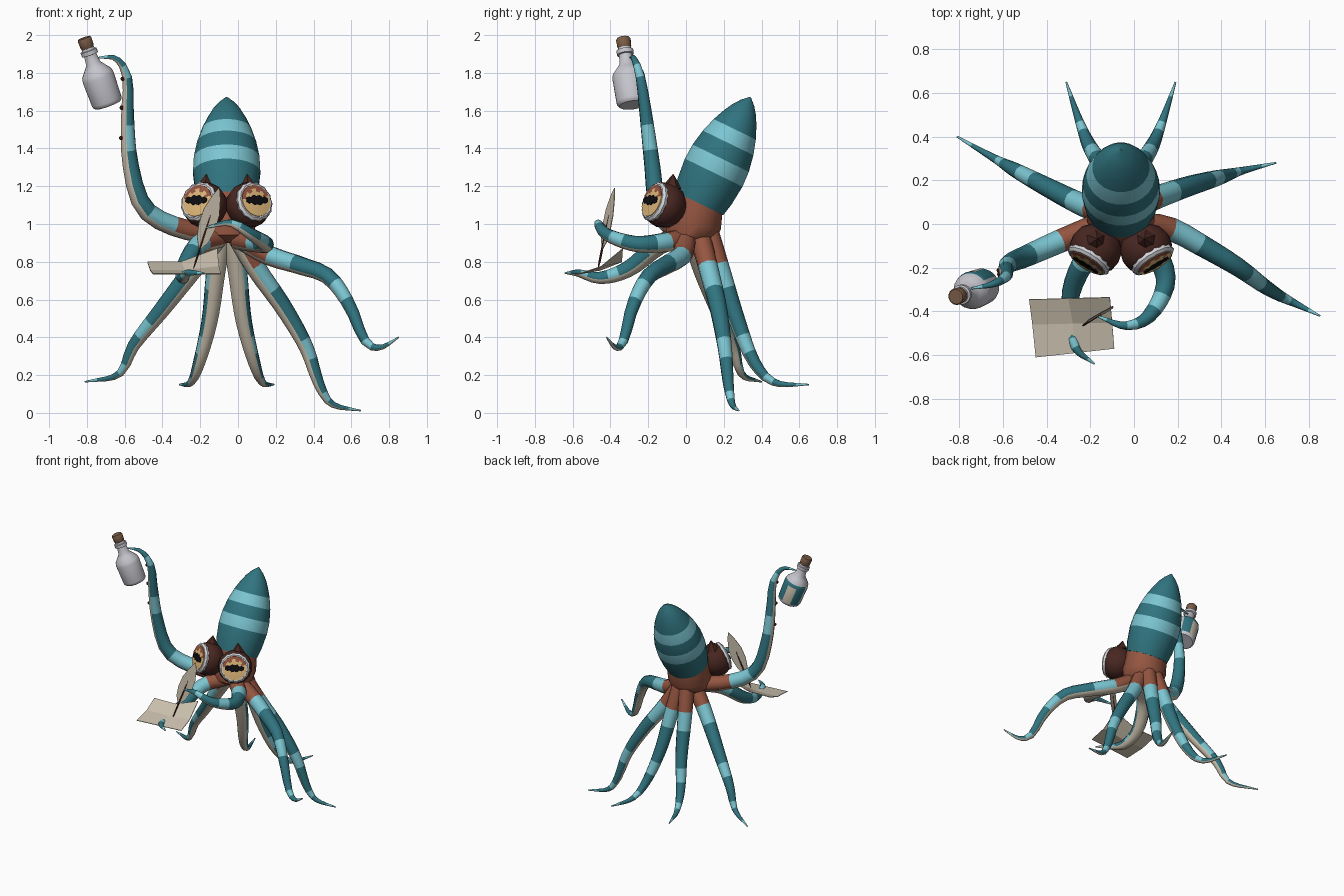
import bpy, bmesh, math
from mathutils import Vector as V

if "Cube" in bpy.data.objects:
    bpy.data.objects.remove(bpy.data.objects["Cube"])

NAMES, MATS = [], []


def paint(name, r, g, b):
    m = bpy.data.materials.new(name)
    m.diffuse_color = (r, g, b, 1)
    m.use_nodes = True
    m.node_tree.nodes["Principled BSDF"].inputs["Base Color"].default_value = m.diffuse_color
    NAMES.append(name)
    MATS.append(m)


paint("dark_teal", .030, .175, .215)
paint("light_teal", .20, .56, .64)
paint("sienna", .30, .092, .052)
paint("dark_brown", .065, .020, .015)
paint("cream", .62, .55, .44)
paint("glass_grey", .56, .56, .61)
paint("cork_brown", .19, .105, .06)
paint("iris_tan", .73, .47, .19)
paint("pupil_black", .004, .004, .005)
paint("eye_white", .66, .67, .70)
CX = -0.06  # symmetry line of the body


def finish(name, bm, smooth=40):
    """Turn a bmesh into an object that carries the palette."""
    bmesh.ops.recalc_face_normals(bm, faces=bm.faces[:])
    me = bpy.data.meshes.new(name)
    bm.to_mesh(me)
    bm.free()
    for m in MATS:
        me.materials.append(m)
    ob = bpy.data.objects.new(name, me)
    bpy.context.collection.objects.link(ob)
    if smooth:
        bpy.ops.object.select_all(action='DESELECT')
        ob.select_set(True)
        bpy.context.view_layer.objects.active = ob
        bpy.ops.object.shade_smooth_by_angle(angle=math.radians(smooth))
    return ob


def loft(name, rings, sides, colour, smooth=40, wave=0):
    """Skin rings (centre, u, v); colour(ring, side) names each face's material."""
    bm = bmesh.new()
    rows = []
    for c, u, v in rings:
        row = []
        for k in range(sides):
            a = math.tau * (k + 0.5) / sides
            f = 1 + wave * (k % 2)
            row.append(bm.verts.new(c + (u * math.cos(a) + v * math.sin(a)) * f))
        rows.append(row)
    for i in range(len(rows) - 1):
        for k in range(sides):
            j = (k + 1) % sides
            f = bm.faces.new((rows[i][k], rows[i][j], rows[i + 1][j], rows[i + 1][k]))
            f.material_index = NAMES.index(colour(i, k))
    for i, row in ((0, rows[0]), (len(rows) - 2, rows[-1])):
        bm.faces.new(row).material_index = NAMES.index(colour(i, 0))
    return finish(name, bm, smooth)


def lathe(name, origin, axis, up, profile, sides, colour, sx=1, **kw):
    """Turn (distance, radius) pairs round an axis."""
    axis = axis.normalized()
    u = up.cross(axis).normalized()
    v = axis.cross(u)
    return loft(name, [(origin + axis * s, u * r * sx, v * r) for s, r in profile],
                sides, colour, **kw)


def plate(name, grid, colour):
    """Thin sheet from a grid of points."""
    bm = bmesh.new()
    vs = [[bm.verts.new(p) for p in row] for row in grid]
    for a, b in zip(vs, vs[1:]):
        for k in range(len(a) - 1):
            bm.faces.new((a[k], a[k + 1], b[k + 1], b[k])).material_index = NAMES.index(colour)
    ob = finish(name, bm, 0)
    mod = ob.modifiers.new("thickness", 'SOLIDIFY')
    mod.thickness, mod.offset = 0.004, 0
    return ob


def spline(pts, t):
    """Smooth curve through the points, t from 0 to 1."""
    x = min(t * (len(pts) - 1), len(pts) - 1.0001)
    i = int(x)
    f = x - i
    p1, p2 = pts[i], pts[i + 1]
    p0 = pts[i - 1] if i else p1 * 2 - p2
    p3 = pts[i + 2] if i + 2 < len(pts) else p2 * 2 - p1
    return 0.5 * (p1 * 2 + (p2 - p0) * f + (p0 * 2 - p1 * 5 + p2 * 4 - p3) * f * f
                  + (p1 * 3 - p0 - p2 * 3 + p3) * f ** 3)


# mantle, tilted backwards with two pale stripes
lathe("mantle", V((CX, .068, 1.11)), V((0, .437, .90)), V((0, -1, 0)),
      [(0, .145), (.07, .160), (.18, .171), (.265, .167), (.355, .150),
       (.435, .125), (.50, .097), (.55, .070), (.59, .040), (.624, .004)], 24,
      lambda i, k: "light_teal" if i in (2, 4) else "dark_teal", sx=1.05)

# head tapering from the mantle down to the arm roots
head = [(.035, .90, .085, 0), (.03, .935, .135, .05), (.04, 1.0, .15, .2), (.066, 1.112, .143, .45)]
loft("head", [(V((CX, y, z)), V((r * 1.05, 0, 0)), V((0, r * math.cos(a), -r * math.sin(a))))
              for y, z, r, a in head], 16, lambda i, k: "sienna")

BANDS = [(.15, "sienna"), (.26, "light_teal"), (.47, "dark_teal"), (.55, "light_teal"),
         (.72, "dark_teal"), (.79, "light_teal"), (.93, "dark_teal"), (1, "light_teal")]


def arm(name, *pts):
    """Tapered banded arm with a pale underside."""
    pts = [V(p) for p in pts]
    ts, cols, t0 = [0], [], 0
    for t1, col in BANDS:
        n = max(1, round((t1 - t0) / 0.05))
        ts += [t0 + (t1 - t0) * (q + 1) / n for q in range(n)]
        cols += [col] * n
        t0 = t1
    out = pts[2] - V((CX, .04, 0))
    out.z = 0
    out.normalize()
    rings, under = [], None
    for t in ts:
        d = (spline(pts, min(t + .01, 1)) - spline(pts, max(t - .01, 0))).normalized()
        if under is None:
            under = out * d.z - V((0, 0, 1)) * d.dot(out)
        under = (under - d * under.dot(d)).normalized()
        r = 0.052 * (1 - t ** 1.6) + 0.004
        rings.append((spline(pts, t), under * r, d.cross(under) * r))
    loft(name, rings, 10, lambda i, k: "cream" if k in (8, 9, 0) else cols[i])
    return rings


# arms, each path running from the head to the tip
raised = arm("bottle_arm", (-.10, .02, .94), (-.33, -.075, .985), (-.50, -.15, 1.09), (-.57, -.18, 1.32),
             (-.585, -.21, 1.56), (-.585, -.24, 1.77), (-.645, -.275, 1.875), (-.745, -.295, 1.88))
arm("left_arm", (-.10, .04, .94), (-.23, .085, .77), (-.40, .17, .55),
    (-.55, .25, .36), (-.63, .295, .205), (-.81, .40, .165))
back = [(-.09, .12, .95), (-.12, .19, .73), (-.15, .27, .49), (-.205, .36, .27),
        (-.25, .47, .16), (-.31, .65, .15)]
arm("back_left_arm", *back)
arm("back_right_arm", *[(2 * CX - x, y, z) for x, y, z in back])
arm("right_arm", (-.01, .07, .95), (.10, .12, .76), (.24, .17, .56),
    (.36, .205, .35), (.43, .225, .15), (.50, .245, .045), (.65, .28, .012))
arm("front_right_arm", (0, 0, .93), (.16, -.02, .835), (.33, -.11, .78), (.48, -.20, .72),
    (.59, -.28, .57), (.67, -.33, .385), (.75, -.37, .345), (.85, -.42, .40))
arm("writing_arm", (0, -.02, .92), (.10, -.13, .90), (.145, -.27, .895), (.07, -.42, .945),
    (-.04, -.465, 1.005), (-.17, -.42, .98))
arm("paper_arm", (-.10, -.02, .93), (-.21, -.14, .89), (-.285, -.30, .765), (-.29, -.45, .715),
    (-.265, -.57, .74), (-.18, -.64, .74))

# suckers on the raised arm
for c, u, v in raised[10:-4:2]:
    lathe("sucker", c + u * .9, u, V((.1, 1, .2)), [(0, .011), (.008, .012), (.014, .007)],
          8, lambda i, k: "dark_brown")

# eyes, mirrored about the body and tilted slightly upwards
for s, side in ((-1, "left"), (1, "right")):
    c, n = V((CX + s * .145, -.162, 1.117)), V((s * .50, -.80, .30)).normalized()
    right = V((0, 0, 1)).cross(n).normalized()
    up = n.cross(right)
    lathe(side + "_eye_socket", c, n, up,
          [(-.175, .03), (-.155, .07), (-.11, .11), (-.06, .122), (-.02, .115), (.004, .095)],
          16, lambda i, k: "dark_brown")
    lathe(side + "_eye_rim", c, n, up, [(-.012, .100), (.008, .104), (.02, .092), (.02, .08)],
          28, lambda i, k: "eye_white", wave=.05)
    # iris with a darker scalloped upper area
    lathe(side + "_iris", c, n, up, [(.012, .088), (.024, .086), (.026, .066), (.028, .05), (.029, .002)], 28,
          lambda i, k: "sienna" if 1 <= k <= 12 and (i < 2 or (i == 2 and k % 4 < 2)) else "iris_tan")
    # pupil with a jagged outline
    half = [(0, .022), (.018, .028), (.036, .014), (.048, .020), (.066, .010)]
    edge = [(-x, h) for x, h in half[:0:-1]] + half
    plate(side + "_pupil", [[c + n * .033 + right * x + up * h * g for x, h in edge] for g in (-1, 1)],
          "pupil_black")
    # brow spike
    lathe(side + "_brow_spike", V((CX + s * .115, -.075, 1.19)), V((-s * .1, .1, 1)), V((0, 1, 0)),
          [(0, .05), (.035, .03), (.075, .002)], 6, lambda i, k: "dark_brown", smooth=0)

# bottle with a message panel on its back, and cork
foot = V((-.688, -.283, 1.63))
ax = (V((-.815, -.333, 1.985)) - foot).normalized()


def bottle_colour(i, k):
    band = abs((k + 13) % 24 - 12)
    if i in (2, 3) and band < 5:
        return "cream" if band < 2 and i == 2 else "dark_teal"
    return "glass_grey"


lathe("bottle", foot, ax, V((.25, -1, 0)).cross(ax),
      [(0, .070), (.010, .080), (.022, .083), (.155, .087), (.18, .082), (.21, .058), (.235, .039),
       (.285, .034), (.287, .045), (.31, .045), (.312, .036), (.323, .034)], 24, bottle_colour)
lathe("cork", foot, ax, V((0, 1, 0)), [(.32, .032), (.33, .037), (.372, .039), (.38, .034)],
      14, lambda i, k: "cork_brown")

# sheet of paper, curling up at the back
plate("paper", [[V((-.48, -.345, .80)), V((-.30, -.34, .80)), V((-.11, -.335, .87))],
                [V((-.465, -.46, .755)), V((-.28, -.455, .755)), V((-.10, -.45, .775))],
                [V((-.45, -.61, .735)), V((-.27, -.59, .735)), V((-.09, -.57, .735))]], "cream")

# feather pen
nib = V((-.235, -.465, .765))
pen = V((-.10, -.378, 1.19)) - nib
across = pen.cross(V((-.4, .9, 0))).normalized()
vane = [(.24, .006), (.36, .036), (.52, .050), (.70, .048), (.88, .026), (1, .002)]
plate("feather_vane", [[nib + pen * t + across * w * g for g in (-1, 0, 1)] for t, w in vane], "cream")
lathe("feather_quill", nib, pen, V((0, 1, 0)), [(0, .002), (.04, .006), (.2, .006), (.30, .003)],
      6, lambda i, k: "dark_brown")
